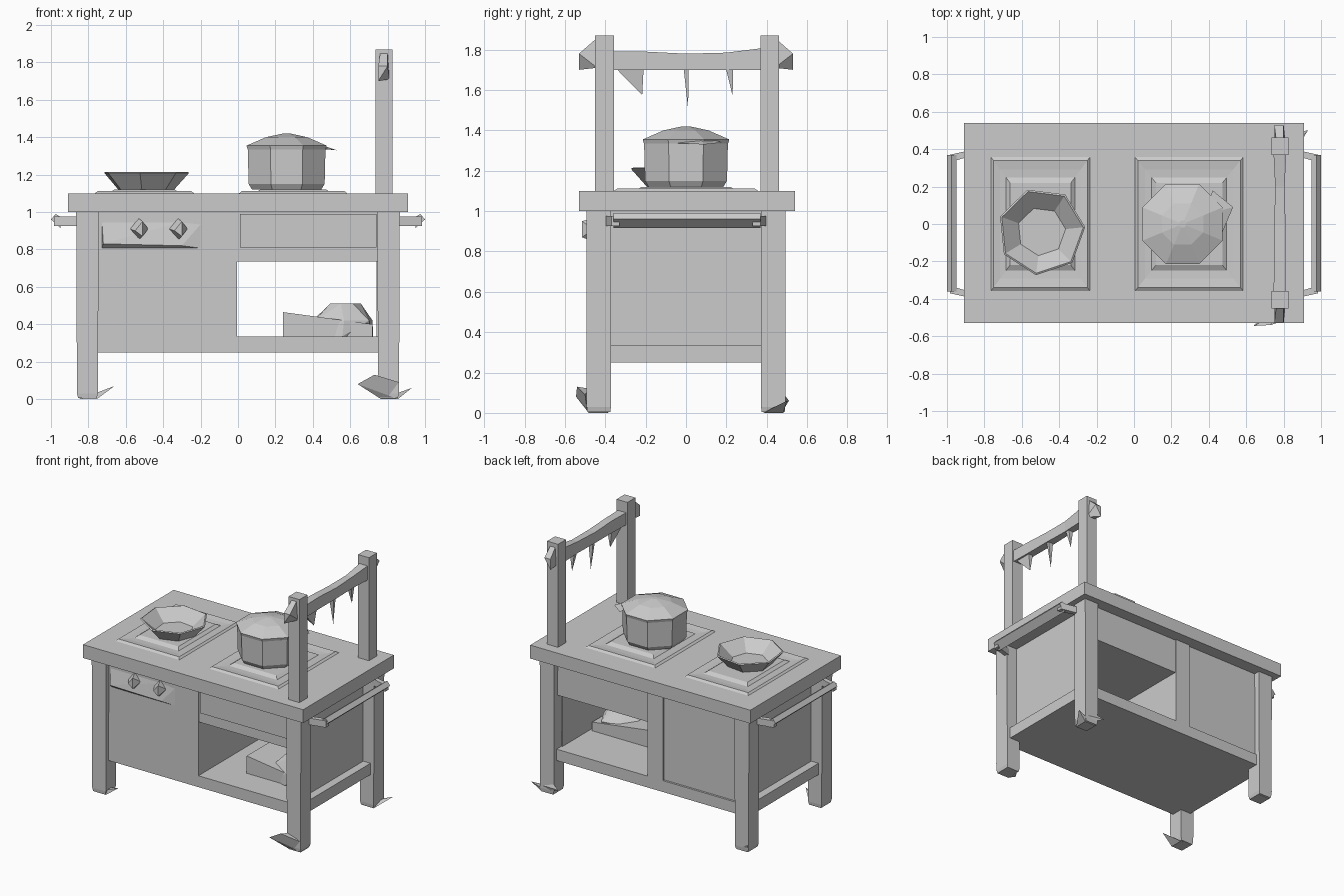
import bpy, bmesh, math, random

random.seed(4)


def finish(name, bm):
    bmesh.ops.recalc_face_normals(bm, faces=bm.faces[:])
    me = bpy.data.meshes.new(name)
    bm.to_mesh(me)
    bm.free()
    ob = bpy.data.objects.new(name, me)
    bpy.context.collection.objects.link(ob)
    return ob


def hull(name, pts):
    bm = bmesh.new()
    for p in pts:
        bm.verts.new(p)
    res = bmesh.ops.convex_hull(bm, input=bm.verts[:])
    junk = [v for v in res["geom_interior"] if isinstance(v, bmesh.types.BMVert)]
    bmesh.ops.delete(bm, geom=junk, context='VERTS')
    return finish(name, bm)


def box(name, x0, x1, y0, y1, z0, z1):
    return hull(name, [(x, y, z) for x in (x0, x1) for y in (y0, y1) for z in (z0, z1)])


def loft(name, rings):
    """Skin a stack of equal-length point rings and cap both ends."""
    bm = bmesh.new()
    rows = [[bm.verts.new(p) for p in r] for r in rings]
    n = len(rows[0])
    for a, b in zip(rows, rows[1:]):
        for i in range(n):
            j = (i + 1) % n
            bm.faces.new((a[i], a[j], b[j], b[i]))
    bm.faces.new(rows[0])
    bm.faces.new(rows[-1])
    return finish(name, bm)


def circle(cx, cy, r, z, n, turn=0.0):
    return [(cx + r * math.cos(turn + math.tau * i / n),
             cy + r * math.sin(turn + math.tau * i / n), z) for i in range(n)]


def rect(cx, cy, hx, hy, z):
    return [(cx - hx, cy - hy, z), (cx + hx, cy - hy, z), (cx + hx, cy + hy, z), (cx - hx, cy + hy, z)]


# Worktop
box("worktop", -0.91, 0.91, -0.53, 0.54, 1.0, 1.1)

# Legs, with a chipped splinter at each foot
tips = {(-1, -1): (-0.66, -0.47, 0.07), (1, -1): (0.64, -0.545, 0.08),
        (1, 1): (0.93, 0.50, 0.06), (-1, 1): (-0.86, 0.50, 0.06)}
for (sx, sy), tip in tips.items():
    tag = ("left" if sx < 0 else "right") + ("_front" if sy < 0 else "_back")
    x, y = sx * 0.805, sy * 0.432
    loft("leg_" + tag, [rect(x, y, 0.05, 0.057, 0.005), rect(x, y, 0.056, 0.06, 0.03),
                        rect(x, y, 0.06, 0.06, 1.0)])
    hull("foot_splinter_" + tag, [(x - 0.04, y - 0.05, 0.0), (x + 0.05, y - 0.05, 0.0),
                                  (x + 0.05, y + 0.05, 0.0), (x - 0.04, y + 0.05, 0.0), tip])
hull("foot_flake_right_front", [(0.64, -0.545, 0.08), (0.73, -0.54, 0.13), (0.80, -0.49, 0.01),
                                (0.86, -0.50, 0.09), (0.76, -0.48, 0.12)])
hull("foot_flake_right_back", [(0.70, 0.51, 0.06), (0.78, 0.48, 0.10), (0.82, 0.48, 0.01), (0.86, 0.49, 0.05)])

# Cabinet: shelf floor, closed left half, drawer block over the open right half
box("shelf_floor", -0.76, 0.76, -0.46, 0.46, 0.25, 0.335)
box("left_cupboard", -0.76, -0.005, -0.46, 0.445, 0.335, 1.0)
box("drawer_block", -0.01, 0.76, -0.455, 0.45, 0.735, 1.0)
box("back_stile", -0.13, -0.005, 0.43, 0.46, 0.335, 1.0)
box("front_drawer_strip", 0.01, 0.74, -0.465, -0.45, 0.81, 0.99)
for s, tag in ((-1, "left"), (1, "right")):
    a, b = sorted((s * 0.74, s * 0.775))
    box("side_panel_" + tag, a, b, -0.40, 0.40, 0.3, 1.0)
    a, b = sorted((s * 0.74, s * 0.835))
    box("side_lower_rail_" + tag, a, b, -0.40, 0.40, 0.25, 0.335)

# Sloping control panel and knobs
hull("control_panel", [(-0.73, -0.45, 0.99), (-0.15, -0.45, 0.99), (-0.73, -0.45, 0.80),
                       (-0.15, -0.45, 0.80), (-0.72, -0.485, 0.83), (-0.30, -0.48, 0.82)])
for i, x in enumerate((-0.53, -0.32)):
    hull(f"knob_{i}", [(x - 0.05, -0.46, 0.91), (x + 0.05, -0.46, 0.91), (x, -0.46, 0.965),
                       (x, -0.46, 0.85), (x + 0.02, -0.515, 0.95), (x - 0.02, -0.515, 0.90),
                       (x + 0.02, -0.515, 0.87)])

# Side handles: a bar held by a bracket at each end
for s, tag in ((-1, "left"), (1, "right")):
    hull("handle_bar_" + tag, [(s * x, y, z) for y in (-0.36, 0.37)
                               for x, z in ((0.95, 0.915), (0.95, 0.975), (0.975, 0.99), (1.0, 0.96))])
    for e in (-1, 1):
        hull(f"handle_bracket_{tag}_{e}",
             [(s * x, e * y, z) for x, y0, y1 in ((0.85, 0.37, 0.40), (0.985, 0.33, 0.37))
              for y in (y0, y1) for z in (0.925, 0.975)])

# Stepped hob plates
for name, cx, hx, hy in (("hob_plate_left", -0.50, 0.27, 0.365), ("hob_plate_right", 0.295, 0.295, 0.365)):
    loft(name, [rect(cx, 0, hx * k, hy * k, z) for k, z in
                ((1, 1.095), (0.93, 1.112), (0.80, 1.106), (0.68, 1.104), (0.60, 1.12))])

# Open frying pan
loft("pan", [circle(-0.495, -0.04, r, z, 7, 0.1) for r, z in
             ((0.15, 1.115), (0.235, 1.21), (0.225, 1.215), (0.13, 1.135))])

# Pot and overhanging lid
loft("pot", [circle(0.26, 0, r, z, 8, math.pi / 8) for r, z in
             ((0.20, 1.12), (0.22, 1.15), (0.225, 1.345))])
loft("lid", [circle(0.26, 0, r, z, 8, math.pi / 8) for r, z in
             ((0.226, 1.335), (0.232, 1.355), (0.12, 1.40), (0.02, 1.42))])
hull("lid_lip", [(0.53, 0.09, 1.33), (0.44, -0.12, 1.34), (0.42, 0.18, 1.34), (0.38, 0.05, 1.38)])

# Hanging rack: posts, rail with flared ends, hooks
for s, tag in ((-1, "front"), (1, "back")):
    loft("rack_post_" + tag, [rect(0.78, s * 0.41 + 0.005, 0.045, 0.047, z) for z in (1.08, 1.87)])
    hull("rail_end_" + tag, [(0.75, s * 0.53, 1.70), (0.80, s * 0.53, 1.78), (0.75, s * 0.53, 1.78),
                             (0.76, s * 0.45, 1.85), (0.80, s * 0.45, 1.85),
                             (0.75, s * 0.44, 1.71), (0.81, s * 0.44, 1.71)])
loft("rack_rail", [[(0.78 - w, y, 1.70), (0.78 + w, y, 1.70), (0.78 + w, y, t), (0.78 - w, y, t)]
                   for y, w, t in ((-0.40, 0.035, 1.79), (-0.2, 0.03, 1.79), (0, 0.03, 1.78),
                                   (0.2, 0.025, 1.785), (0.40, 0.035, 1.81))])
for i, (y, w, z) in enumerate(((-0.28, 0.07, 1.575), (0.0, 0.012, 1.50), (0.215, 0.018, 1.57))):
    hull(f"hook_{i}", [(0.76, y - w, 1.71), (0.80, y - w, 1.71), (0.76, y + w, 1.71),
                       (0.80, y + w, 1.71), (0.78, y + w * 0.9, z)])

# Bundle stored on the open shelf: a low block and a rough lump
hull("stored_block", [(x, y, z) for x, z1 in ((0.24, 0.465), (0.72, 0.40))
                      for y in (-0.24, 0.08) for z in (0.33, z1)])
lump = []
for r, z in ((0.16, 0.335), (0.17, 0.42), (0.08, 0.51)):
    for x, y, zz in circle(0.56, -0.09, r, z, 7, z * 9):
        lump.append((x + random.uniform(-0.02, 0.02), y + random.uniform(-0.02, 0.02), zz))
hull("stored_lump", lump)
